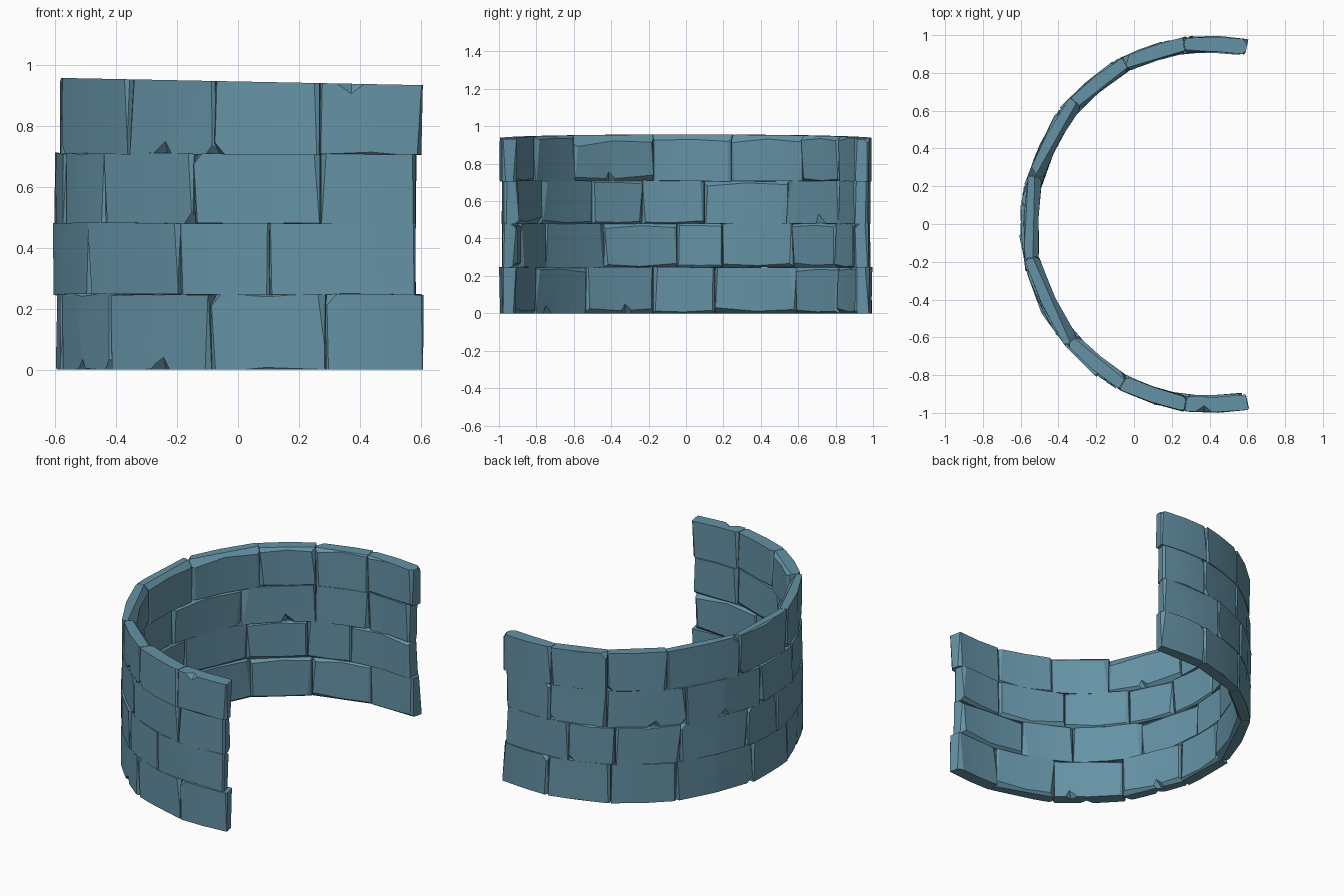
import bpy, bmesh, math, random
from mathutils import Vector

if "Cube" in bpy.data.objects:
    bpy.data.objects.remove(bpy.data.objects["Cube"])

random.seed(4)
THICK = 0.078                            # wall thickness

stone = bpy.data.materials.new("slate blue stone")
stone.diffuse_color = (0.13, 0.29, 0.38, 1)
stone.use_nodes = True
stone.node_tree.nodes["Principled BSDF"].inputs["Base Color"].default_value = stone.diffuse_color

# Each course: arc centre x, outer radius, bottom z, top z, joint angles in degrees
COURSES = [
    (0.402, 1.002, 0.000, 0.246, [78.2, 97, 119, 141, 170.5, 190.8, 215, 240.3, 263.3, 282]),
    (0.392, 0.999, 0.246, 0.480, [78.8, 104, 120, 142, 168, 183, 208, 234, 253, 281.2]),
    (0.390, 0.993, 0.478, 0.709, [78.5, 97, 117, 144, 174, 194.6, 213, 237, 263, 281.5]),
    (0.406, 1.000, 0.706, 0.945, [78.4, 98.4, 118, 138, 165, 190.7, 220, 241, 262, 281.6]),
]
# Chipped notches: course, angle, z, on outer face
CHIPS = [(0, 202, 0.0, 1), (0, 228.5, 0.0, 1), (0, 200, 0.0, 0), (0, 234, 0.0, 0),
         (3, 228.5, 0.71, 1), (3, 206, 0.71, 0), (3, 268, 0.94, 1),
         (2, 127, 0.482, 0), (2, 133, 0.482, 1), (2, 158, 0.482, 1)]


def polar(cx, r, deg, z):
    a = math.radians(deg)
    return Vector((cx + r * math.cos(a), r * math.sin(a), z))


def jit(s):
    return random.uniform(-s, s)


def slice_off(bm, point, normal):
    """Cut away everything beyond a plane and close the hole."""
    geom = bm.verts[:] + bm.edges[:] + bm.faces[:]
    bmesh.ops.bisect_plane(bm, geom=geom, dist=1e-5, plane_co=point,
                           plane_no=normal, clear_outer=True)
    edges = [e for e in bm.edges if e.is_boundary]
    if edges:
        bmesh.ops.holes_fill(bm, edges=edges, sides=0)


def brick(cx, r_out, z0, z1, a0, a1, bottom, top):
    bm = bmesh.new()
    push = jit(0.004)
    r_in = r_out - THICK
    a0, a1 = a0 + 0.08, a1 - 0.08
    sag = r_out * (1 - math.cos(math.radians((a1 - a0) / 2)))
    rings = []
    for k in range(3):                    # slightly bent block, two segments
        a = a0 + (a1 - a0) * k / 2
        flat = 0.4 * sag if k == 1 else 0
        ring = []
        for r, up in ((r_in, 0), (r_out, 0), (r_out, 1), (r_in, 1)):
            p = polar(cx, r + push - flat + jit(0.003), a + jit(0.07), z1 if up else z0)
            if up:
                p.z += -0.02 * p.x if top else jit(0.003)
            elif not bottom:
                p.z += jit(0.003)
            ring.append(bm.verts.new(p))
        rings.append(ring)
    for p, q in zip(rings, rings[1:]):
        for i in range(4):
            j = (i + 1) % 4
            bm.faces.new((p[i], p[j], q[j], q[i]))
    bm.faces.new(rings[0][::-1])
    bm.faces.new(rings[2])
    bmesh.ops.recalc_face_normals(bm, faces=bm.faces[:])

    zm = (z0 + z1) / 2
    for side, r in ((1, r_out), (-1, r_in)):
        # worn upright edges, slightly tilted
        for a, turn in ((a0, -1), (a1, 1)):
            rad = polar(0, 1, a, 0)
            tan = Vector((-rad.y, rad.x, 0)) * turn
            n = rad * side + tan * random.uniform(0.6, 1.4) + Vector((0, 0, jit(0.1)))
            corner = polar(cx, r + push, a, zm)
            slice_off(bm, corner - n.normalized() * random.uniform(0.004, 0.010), n)
        # worn top and bottom edges
        mid = (a0 + a1) / 2
        rad = polar(0, 1, mid, 0)
        for z, up in ((z0, -1), (z1, 1)):
            if random.random() < 0.5:
                edge = polar(cx, r + push - sag * (0.4 if side > 0 else 0.1), mid, z)
                n = rad * side + Vector((0, 0, up * random.uniform(0.7, 1.3)))
                n += Vector((-rad.y, rad.x, 0)) * jit(0.04)
                slice_off(bm, edge - n.normalized() * random.uniform(0.001, 0.005), n)
    # one broken outer corner
    if random.random() < 0.6:
        a, turn = random.choice(((a0, -1), (a1, 1)))
        z, up = random.choice(((z0, -1), (z1, 1)))
        rad = polar(0, 1, a, 0)
        n = rad + Vector((-rad.y, rad.x, 0)) * turn + Vector((0, 0, up))
        slice_off(bm, polar(cx, r_out + push, a, z) - n.normalized() * 0.024, n)
    return bm


def make_object(name, bm):
    me = bpy.data.meshes.new(name)
    bm.to_mesh(me)
    bm.free()
    me.materials.append(stone)
    ob = bpy.data.objects.new(name, me)
    bpy.context.collection.objects.link(ob)
    return ob


def chip_cutter(course):
    """Small diamond wedges that bite into brick edges."""
    cx, r_out = COURSES[course][:2]
    bm = bmesh.new()
    for c, a, z, outer in CHIPS:
        if c != course:
            continue
        r, s = (r_out - 0.01, 1) if outer else (r_out - THICK - 0.005, -1)
        pts = [polar(cx, r + s * 0.04, a - 5, z), polar(cx, r + s * 0.04, a + 5, z),
               polar(cx, r + s * 0.04, a + 2, z + 0.09), polar(cx, r + s * 0.04, a, z - 0.07),
               polar(cx, r - s * 0.03, a, z)]
        v = [bm.verts.new(p) for p in pts]
        for x, y in ((0, 2), (2, 1), (1, 3), (3, 0)):
            bm.faces.new((v[x], v[y], v[4]))
        bm.faces.new((v[0], v[3], v[1]))
        bm.faces.new((v[0], v[1], v[2]))
    bmesh.ops.recalc_face_normals(bm, faces=bm.faces[:])
    return make_object("chip_cutter_%d" % (course + 1), bm)


# Build the four courses of bricks
for i, (cx, r_out, z0, z1, joints) in enumerate(COURSES):
    row = bmesh.new()
    for a0, a1 in zip(joints, joints[1:]):
        b = brick(cx, r_out, z0, z1, a0, a1, i == 0, i == 3)
        tmp = bpy.data.meshes.new("tmp")
        b.to_mesh(tmp)
        b.free()
        row.from_mesh(tmp)
        bpy.data.meshes.remove(tmp)
    wall = make_object("brick_course_%d" % (i + 1), row)
    bpy.ops.object.select_all(action='DESELECT')
    wall.select_set(True)
    bpy.context.view_layer.objects.active = wall
    bpy.ops.object.shade_smooth_by_angle(angle=math.radians(20))
    if any(c[0] == i for c in CHIPS):
        cutter = chip_cutter(i)
        cutter.hide_render = True
        cutter.display_type = 'WIRE'
        mod = wall.modifiers.new("chips", 'BOOLEAN')
        mod.operation = 'DIFFERENCE'
        mod.solver = 'EXACT'
        mod.object = cutter
